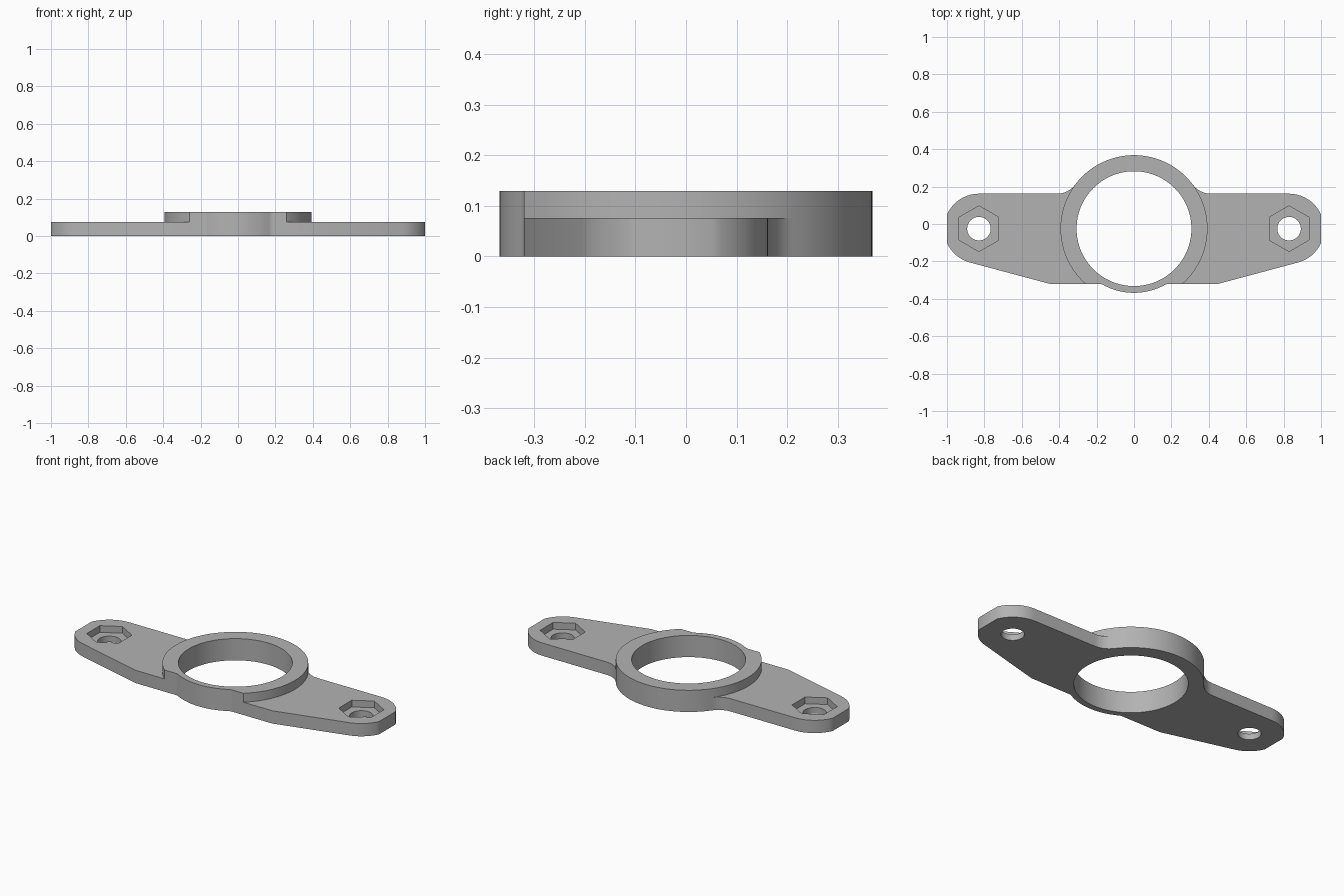
import bpy, bmesh
from math import sin, cos, atan2, asin, acos, hypot, sqrt, pi

if "Cube" in bpy.data.objects:
    bpy.data.objects.remove(bpy.data.objects["Cube"], do_unlink=True)

PLATE_H, COLLAR_H = 0.076, 0.129
CY = -0.025                      # shared y of bore and screw holes
BORE, NOSE, COLLAR = 0.307, 0.343, 0.393
FRONT_Y, BACK_Y = -0.32, 0.162
EAR_X, EAR_R = 0.829, BACK_Y - CY
KNEE = (0.45, FRONT_Y)


def arc(cx, cy, r, a, b, n):
    return [(cx + r * cos(a + (b - a) * i / n), cy + r * sin(a + (b - a) * i / n))
            for i in range(n + 1)]


def fillet_centre(radius, fillet, y):
    """Centre of a fillet that touches the central circle and a straight edge."""
    return sqrt((radius + fillet) ** 2 - (y - CY) ** 2), y


# Front lip: nose arc, small fillet, flat up to the collar
fx, fy = fillet_centre(NOSE, 0.05, FRONT_Y - 0.05)
a = atan2(fy - CY, fx)
front = arc(0, CY, NOSE, -pi / 2, a, 12) + arc(fx, fy, 0.05, a + pi, pi / 2, 6)[1:]
low = asin((FRONT_Y - CY) / COLLAR)
front.append((COLLAR * cos(low), FRONT_Y))

# Ear: tapered front edge, rounded end trimmed flat at x = 1, back fillet
dx, dy = KNEE[0] - EAR_X, KNEE[1] - CY
taper = atan2(dy, dx) + acos(EAR_R / hypot(dx, dy))
trim = acos((1 - EAR_X) / EAR_R)
bx, by = fillet_centre(COLLAR, 0.12, BACK_Y + 0.12)
high = atan2(by - CY, bx)
arm = [KNEE] + arc(EAR_X, CY, EAR_R, taper, -trim, 10)
arm += arc(EAR_X, CY, EAR_R, trim, pi / 2, 10)
arm += arc(bx, by, 0.12, -pi / 2, high - pi, 10)[:-1]

# Collar side above the ear, and the shared back arc
inner = arc(0, CY, COLLAR, low, high, 32)[1:-1]
back = arc(0, CY, COLLAR, high, pi / 2, 20)
front[0], back[-1] = (0, front[0][1]), (0, back[-1][1])

bm = bmesh.new()
verts = {}


def vert(p, z):
    key = (round(p[0], 5), round(p[1], 5), z)
    if key not in verts:
        verts[key] = bm.verts.new(key)
    return verts[key]


def face(points, z):
    bm.faces.new([vert(p, z) for p in points])


def mirrored(points):
    return [(-x, y) for x, y in points]


def wall(points, z0, z1):
    for p, q in zip(points, points[1:] + points[:1]):
        bm.faces.new([vert(p, z0), vert(q, z0), vert(q, z1), vert(p, z1)])


def full(half):
    return half + mirrored(half[-2:0:-1])


plate, collar = full(front + arm + back[0:]), full(front + inner + back)
ledge = [front[-1]] + arm + [back[0]] + inner[::-1]
face(plate, 0)
wall(plate, 0, PLATE_H)
face(ledge, PLATE_H)
face(mirrored(ledge), PLATE_H)
wall(collar, PLATE_H, COLLAR_H)
face(collar, COLLAR_H)
bmesh.ops.recalc_face_normals(bm, faces=bm.faces[:])
mesh = bpy.data.meshes.new("flange_bracket")
bm.to_mesh(mesh)
bm.free()
body = bpy.data.objects.new("flange_bracket", mesh)
bpy.context.collection.objects.link(body)

grey = bpy.data.materials.new("plain_grey")
grey.use_nodes = True
colour = (0.45, 0.45, 0.45, 1)
grey.diffuse_color = colour
grey.node_tree.nodes["Principled BSDF"].inputs["Base Color"].default_value = colour
mesh.materials.append(grey)

# Cutters: central bore, then a screw hole and hexagonal nut pocket in each ear
cutters = []


def cutter(name, x, r, sides, z0):
    bpy.ops.mesh.primitive_cylinder_add(vertices=sides, radius=r, depth=0.4,
                                        location=(x, CY, z0 + 0.2))
    ob = bpy.context.object
    ob.name = name
    ob.hide_render = True
    ob.data.materials.append(grey)
    cutters.append(ob)


cutter("bore_cutter", 0, BORE, 96, -0.1)
for side in (-1, 1):
    cutter("screw_hole_cutter", side * EAR_X, 0.063, 40, -0.1)
    cutter("nut_pocket_cutter", side * EAR_X, 0.122, 6, 0.036)

bpy.ops.object.select_all(action="DESELECT")
body.select_set(True)
bpy.context.view_layer.objects.active = body
for ob in cutters:
    mod = body.modifiers.new(ob.name, "BOOLEAN")
    mod.operation, mod.solver, mod.object = "DIFFERENCE", "EXACT", ob
    bpy.ops.object.modifier_apply(modifier=mod.name)
for ob in cutters:
    bpy.data.objects.remove(ob, do_unlink=True)
bpy.ops.object.shade_smooth_by_angle(angle=pi / 6)
